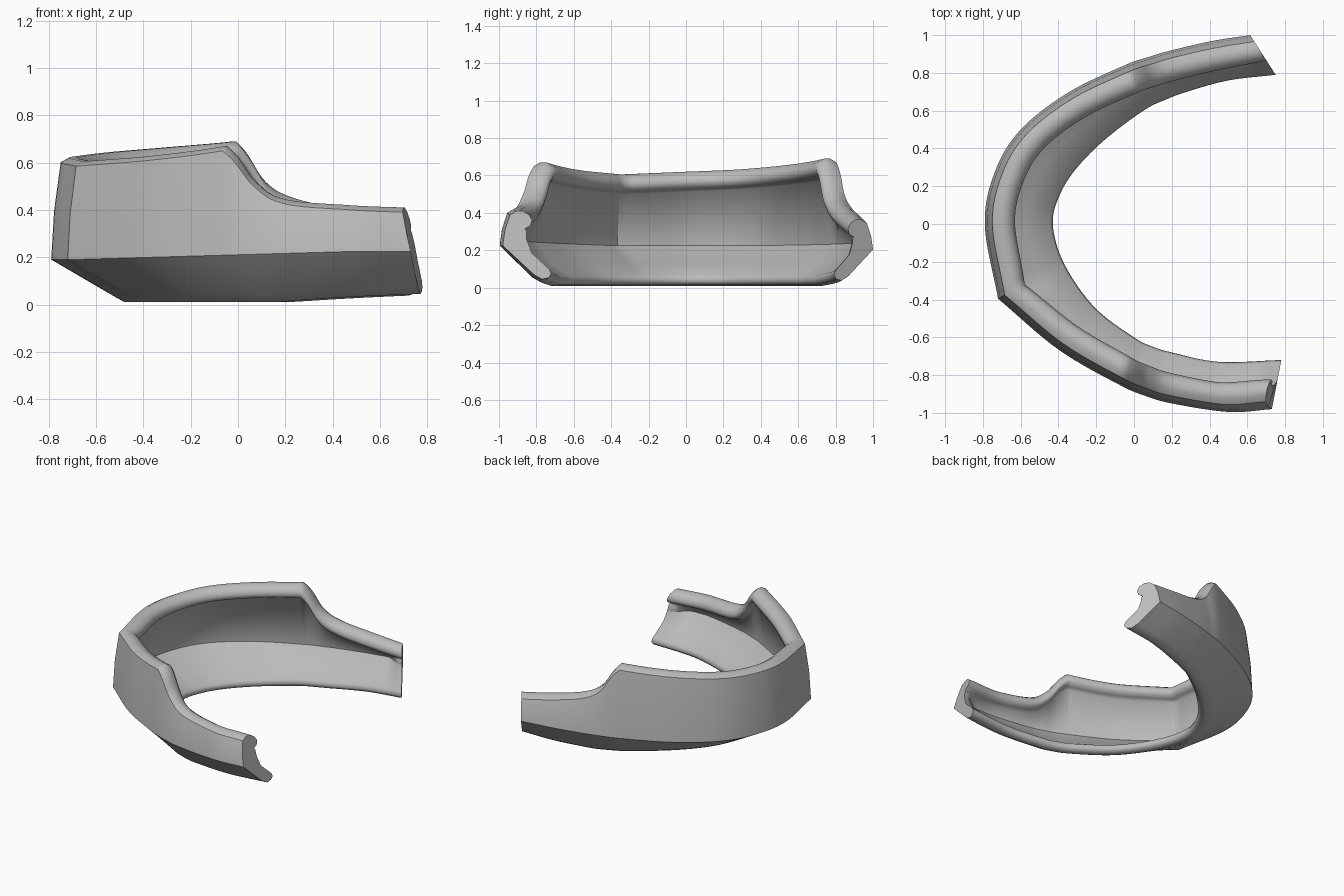
import bpy, bmesh
from mathutils import Vector

cube = bpy.data.objects.get("Cube")
if cube:
    bpy.data.objects.remove(cube)

STEPS = 8     # samples between neighbouring stations
CORNER = 6    # station with the vertical crease
PEAKS = {4, 11}  # stations where the tall rim drops to the arms

# Plan of the outer crease and of the lower inner edge, and the rim height
crease = [(.73, -.98), (.5, -.995), (.2, -.95), (.06, -.91), (-.08, -.85), (-.4, -.665),
          (-.72, -.395), (-.79, 0), (-.735, .28), (-.6, .5), (-.35, .695), (-.05, .84),
          (.08, .885), (.2, .92), (.42, .97), (.615, 1)]
inner = [(.78, -.72), (.45, -.73), (.2, -.68), (.1, -.65), (0, -.6), (-.21, -.44),
         (-.37, -.21), (-.43, 0), (-.39, .16), (-.3, .3), (-.15, .45), (.05, .6),
         (.16, .655), (.28, .7), (.5, .76), (.75, .79)]
rim = [.39, .4, .425, .5, .65, .61, .585, .6, .61, .625, .645, .67, .5, .43, .38, .345]


def spline(keys, breaks=()):
    """Sample a smooth curve through the keys, with kinks at the breaks."""
    keys = [Vector(k) for k in keys]
    out = []
    for i in range(len(keys) - 1):
        a, b = keys[i], keys[i + 1]
        before = keys[i - 1] if i > 0 and i not in breaks else 2 * a - b
        last = i + 2 == len(keys) or i + 1 in breaks
        after = 2 * b - a if last else keys[i + 2]
        for s in range(STEPS):
            t = s / STEPS
            ta, tb = (b - before) / 2, (after - a) / 2
            out.append(a + ta * t + (3 * (b - a) - 2 * ta - tb) * t ** 2
                       + (2 * (a - b) + ta + tb) * t ** 3)
    return out + [keys[-1]]


def section(depth, top, fold, low, flange):
    """Closed outline as (inward offset, height); flange thickens the end."""
    bulge = (.012, (fold + top) / 2)
    lip = [(.04, 0), (.075, .02), (.11, .02), (.143, 0), (.16, -.03), (.15, -.06),
           (.12, -.075), (.085 + .045 * flange, -.085)]
    wall = (.06 + .07 * flange, fold + .035)
    middle = (depth * .6, low + .115 + .025 * flange)
    edge = [(depth - .012, low + .055), (depth, low + .03), (depth - .015, low + .008),
            (depth - .05, low), (depth - .095, low + .025)]
    return [(0, fold), bulge] + [(o, top + h) for o, h in lip] + [wall, middle] + edge


# Sweep the section along the stations
outer_path = spline(crease, {CORNER})
inner_path = spline(inner)
heights = spline([(h, 0) for h in rim], PEAKS | {CORNER})
count = len(outer_path)
bm = bmesh.new()
rings = []
for i, (c, b, h) in enumerate(zip(outer_path, inner_path, heights)):
    inward = (b - c).normalized()
    from_end = min(i, count - 1 - i)
    flange = {0: 1, 1: 1, 2: .7, 3: .2}.get(from_end, 0)
    fold = .19 + .035 * max(0, min(1, (c.x + .7) / 1.2)) * (1 if c.y < 0 else .4)
    low = .01 + .06 * max(0, c.x - .15)
    ring = []
    for off, z in section((b - c).length, h.x, fold, low, flange):
        p = c + inward * off
        if c.y < 0 and z > fold:   # lean the near end backwards
            p.x -= .75 * max(0, c.x - .4) * (z - fold)
        ring.append(bm.verts.new((p.x, p.y, z)))
    rings.append(ring)

size = len(rings[0])
for a, b in zip(rings, rings[1:]):
    for j in range(size):
        k = (j + 1) % size
        bm.faces.new((a[j], a[k], b[k], b[j]))
caps = [bm.faces.new(rings[0]), bm.faces.new(rings[-1])]
bmesh.ops.recalc_face_normals(bm, faces=bm.faces)

# Smooth surfaces with crisp folds, end caps and corner
for f in bm.faces:
    f.smooth = True
for cap in caps:
    for e in cap.edges:
        e.smooth = False
FOLD, RIM, WALL = 0, 2, 10
for a, b in zip(rings, rings[1:]):
    for j in (FOLD, RIM, WALL):
        bm.edges.get((a[j], b[j])).smooth = False
corner = rings[CORNER * STEPS]
for j in (0, 1, 9):
    bm.edges.get((corner[j], corner[j + 1])).smooth = False

mesh = bpy.data.meshes.new("curved_guard")
bm.to_mesh(mesh)
bm.free()
guard = bpy.data.objects.new("curved_guard", mesh)
bpy.context.collection.objects.link(guard)

grey = bpy.data.materials.new("plain_grey")
grey.use_nodes = True
colour = (.5, .5, .5, 1)
grey.diffuse_color = colour
grey.node_tree.nodes["Principled BSDF"].inputs["Base Color"].default_value = colour
mesh.materials.append(grey)
